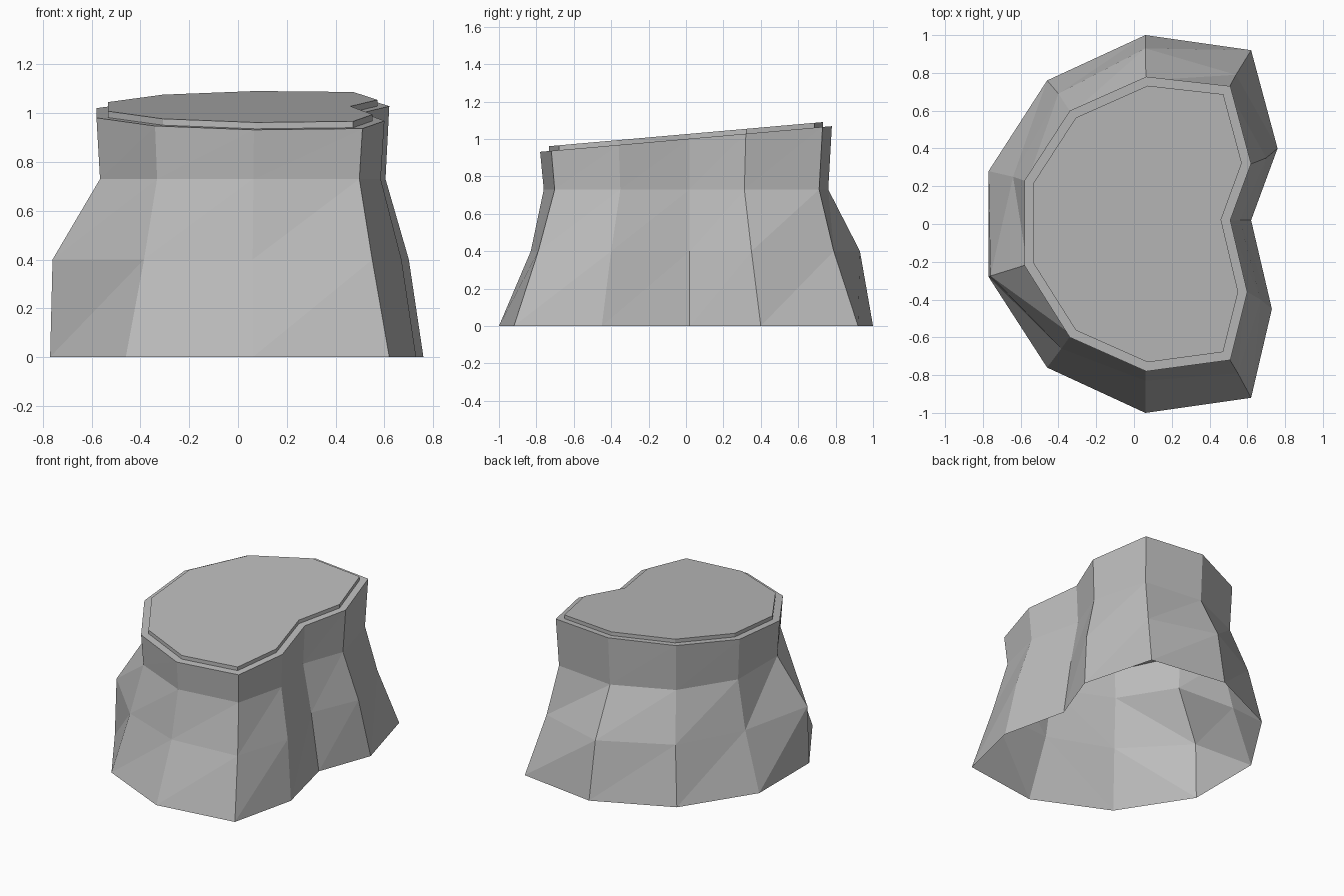
import bpy
import bmesh

# Remove the default cube
cube = bpy.data.objects.get("Cube")
if cube:
    bpy.data.objects.remove(cube, do_unlink=True)

# Kidney-shaped outlines, clockwise from the back: ground, waist and cut rim
GROUND = [(.06, 1), (.62, .92), (.76, .4), (.62, .02), (.73, -.45), (.62, -.92),
          (.06, -1), (-.46, -.76), (-.77, -.28), (-.77, .28), (-.46, .76)]
WAIST = [(.06, .93), (.54, .79), (.7, .35), (.56, .02), (.67, -.4), (.55, -.79),
         (.06, -.83), (-.385, -.66), (-.76, -.275), (-.64, .25), (-.4, .69)]
RIM = [(.065, .78), (.51, .73), (.62, .32), (.51, .02), (.6, -.36), (.51, -.72),
       (.065, -.78), (-.34, -.6), (-.58, -.22), (-.58, .23), (-.34, .6)]


def rim_height(y):
    """Height of the sloping cut at depth y."""
    return 1 + .088 * y


def make_material(name, rgb):
    mat = bpy.data.materials.new(name)
    mat.use_nodes = True
    colour = (*rgb, 1)
    mat.diffuse_color = colour
    shader = next(n for n in mat.node_tree.nodes if n.type == "BSDF_PRINCIPLED")
    shader.inputs["Base Color"].default_value = colour
    shader.inputs["Roughness"].default_value = .9
    return mat


def add_ring(bm, outline, height, scale=1):
    """Add one loop of vertices; height is a function of y."""
    return [bm.verts.new((x * scale, y * scale, height(y))) for x, y in outline]


def bridge(bm, lower, upper):
    """Join two loops with triangles, all split along the same diagonal."""
    for i in range(len(lower)):
        bm.faces.new((lower[i], lower[i - 1], upper[i - 1]))
        bm.faces.new((lower[i], upper[i - 1], upper[i]))


# Faceted side wall, open underneath
bm = bmesh.new()
rings = [
    add_ring(bm, GROUND, lambda y: 0),
    add_ring(bm, WAIST, lambda y: .4),
    add_ring(bm, RIM, lambda y: .73, scale=.975),
    add_ring(bm, RIM, rim_height),
]
for lower, upper in zip(rings, rings[1:]):
    bridge(bm, lower, upper)

# Sloping top with a narrow ledge and a raised centre
top = bm.faces.new(list(reversed(rings[-1])))
bm.normal_update()
bmesh.ops.inset_region(bm, faces=[top], thickness=.047, use_even_offset=True)
raised = bmesh.ops.extrude_face_region(bm, geom=[top])
bmesh.ops.delete(bm, geom=[top], context="FACES_ONLY")
bmesh.ops.translate(bm, vec=(0, 0, .026),
                    verts=[g for g in raised["geom"] if isinstance(g, bmesh.types.BMVert)])
bmesh.ops.recalc_face_normals(bm, faces=bm.faces)

mesh = bpy.data.meshes.new("stump")
bm.to_mesh(mesh)
bm.free()
mesh.materials.append(make_material("plain grey", (.5, .5, .5)))
stump = bpy.data.objects.new("stump", mesh)
bpy.context.collection.objects.link(stump)
